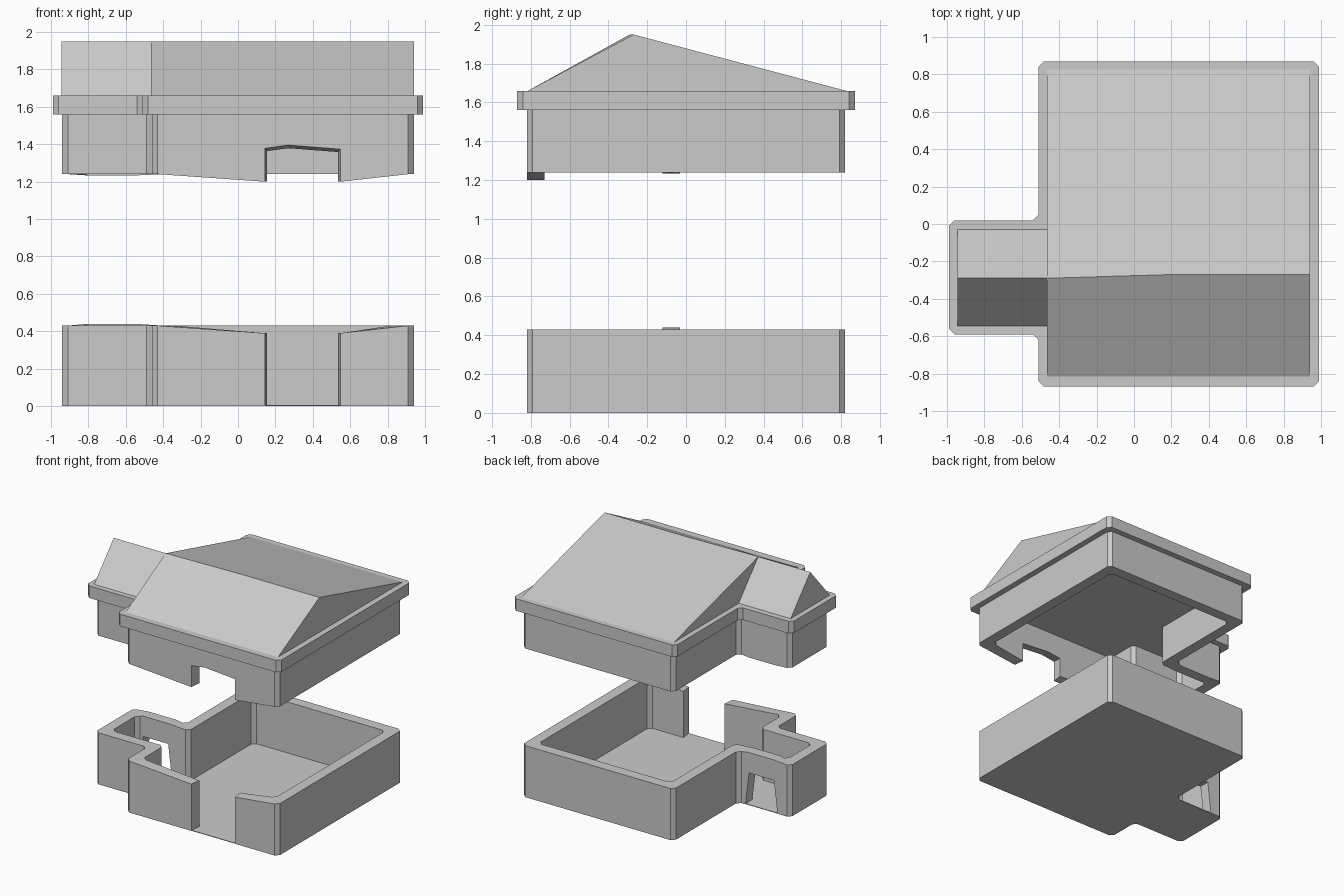
import bpy, bmesh
from mathutils import Vector

if "Cube" in bpy.data.objects:
    bpy.data.objects.remove(bpy.data.objects["Cube"])

# Wall plan, counter-clockwise; the tag marks points where the wall edge sags
PLAN = [(.94, -.82, ''), (.94, .82, ''), (-.46, .82, ''), (-.46, -.03, ''),
        (-.55, -.03, 'wing'), (-.80, -.03, 'wing'), (-.94, -.03, ''),
        (-.94, -.54, ''), (-.46, -.54, ''), (-.46, -.82, ''),
        (.14, -.82, 'front'), (.55, -.82, 'front')]


def outline(offset, chamfer=.03):
    """Offset plan with chamfered corners, as (x, y, tag) points."""
    out, n = [], len(PLAN)
    pts = [Vector(p[:2]) for p in PLAN]
    for i, p in enumerate(pts):
        a = (p - pts[i - 1]).normalized()
        b = (pts[(i + 1) % n] - p).normalized()
        na, nb = Vector((a.y, -a.x)), Vector((b.y, -b.x))
        if a.dot(b) > .9:
            q = p + na * offset
            out.append((q.x, q.y, PLAN[i][2]))
        else:
            q = p + (na + nb) * offset
            for r in (q - a * chamfer, q + b * chamfer):
                out.append((r.x, r.y, ''))
    return out


def make(name, verts, faces):
    me = bpy.data.meshes.new(name)
    me.from_pydata(verts, [], faces)
    bm = bmesh.new()
    bm.from_mesh(me)
    bmesh.ops.recalc_face_normals(bm, faces=bm.faces)
    bm.to_mesh(me)
    bm.free()
    ob = bpy.data.objects.new(name, me)
    bpy.context.collection.objects.link(ob)
    return ob


def loft(name, rings):
    """Join equal rings of points and cap both ends."""
    n = len(rings[0])
    verts = [v for r in rings for v in r]
    faces = [tuple(range(n)), tuple(range(len(verts) - n, len(verts)))]
    for k in range(len(rings) - 1):
        for i in range(n):
            j = (i + 1) % n
            faces.append((k * n + i, k * n + j, (k + 1) * n + j, (k + 1) * n + i))
    return make(name, verts, faces)


def slab(name, offset, z0, z1):
    o = outline(offset)
    return loft(name, [[(x, y, z) for x, y, _ in o] for z in (z0, z1)])


def walls(name, bottom, top, thickness=.09):
    """Closed ring of wall; bottom and top map a tag to a height."""
    o, inn = outline(0), outline(-thickness)
    n = len(o)
    verts = []
    for ring, level in ((o, bottom), (o, top), (inn, top), (inn, bottom)):
        verts += [(x, y, level.get(t, level[''])) for x, y, t in ring]
    faces = []
    for k in range(4):
        for i in range(n):
            j, m = (i + 1) % n, (k + 1) % 4
            faces.append((k * n + i, k * n + j, m * n + j, m * n + i))
    return make(name, verts, faces)


def cut(ob, front, back, y0, y1):
    """Cut a doorway whose xz profile runs from y0 to y1."""
    c = loft('cutter', [[(x, y0, z) for x, z in front], [(x, y1, z) for x, z in back]])
    c.hide_render = True
    mod = ob.modifiers.new('door', 'BOOLEAN')
    mod.operation, mod.solver, mod.object = 'DIFFERENCE', 'EXACT', c
    bpy.context.view_layer.objects.active = ob
    bpy.ops.object.modifier_apply(modifier=mod.name)
    bpy.data.objects.remove(c)


# Lower storey: walls, two doorways, floor
lower = walls('lower_walls', {'': 0}, {'': .43, 'front': .39, 'wing': .44})
cut(lower, [(.142, -.1), (.548, -.1), (.548, .6), (.142, .6)],
    [(.157, -.1), (.533, -.1), (.533, .6), (.157, .6)], -.83, -.71)
wing_door = [(-.835, -.1), (-.515, -.1), (-.56, .27), (-.79, .27)]
cut(lower, wing_door, wing_door, -.14, 0)
slab('floor', -.002, 0, .005)

# Upper storey: walls with the arched top of the front doorway
upper = walls('upper_walls', {'': 1.24, 'front': 1.2, 'wing': 1.233}, {'': 1.56})
cut(upper, [(.142, 1.1), (.548, 1.1), (.548, 1.375), (.27, 1.397), (.142, 1.38)],
    [(.157, 1.1), (.533, 1.1), (.533, 1.355), (.27, 1.375), (.157, 1.36)], -.83, -.71)

# Eave band, which also closes the ceiling
slab('eave_band', .05, 1.56, 1.66)


def roof(name, y0, y1, stations):
    loft(name, [[(x, y0, 1.66), (x, y1, 1.66), (x, ridge, 1.95)] for x, ridge in stations])


# Gable roofs
roof('main_roof', -.815, .825, [(-.465, -.29), (.2, -.27), (.94, -.27)])
roof('wing_roof', -.545, -.03, [(-.945, -.288), (-.465, -.288)])
